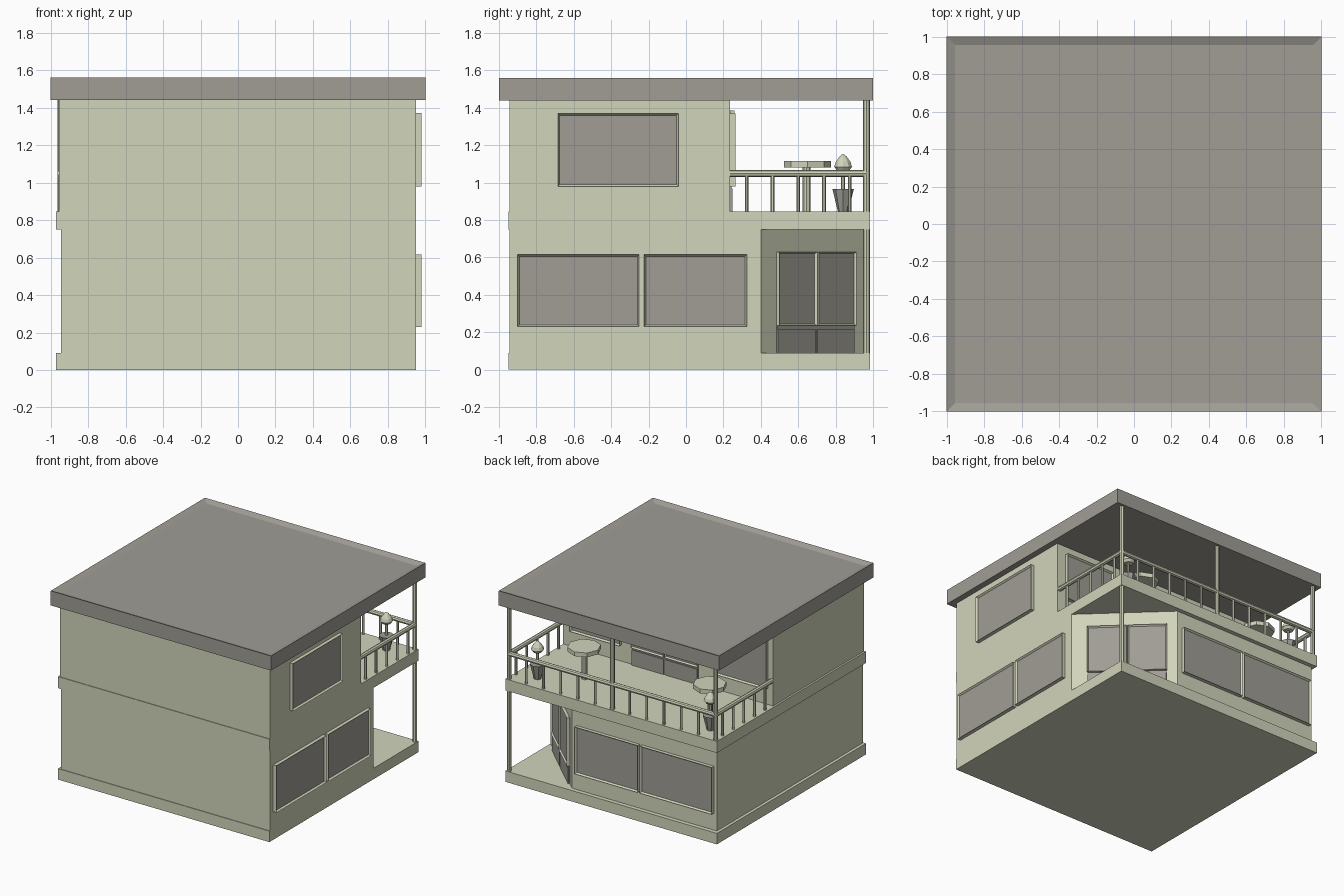
import bpy, bmesh
from math import radians, atan2, pi
from mathutils import Matrix, Vector

cube = bpy.data.objects.get("Cube")
if cube:
    bpy.data.objects.remove(cube, do_unlink=True)


def material(name, rgb):
    m = bpy.data.materials.new(name)
    m.use_nodes = True
    m.diffuse_color = (*rgb, 1)
    m.node_tree.nodes["Principled BSDF"].inputs["Base Color"].default_value = (*rgb, 1)
    return m


CREAM = material("cream_plaster", (0.64, 0.66, 0.50))
GREY = material("warm_grey", (0.35, 0.34, 0.30))


def finish(name, bm, *mats):
    bmesh.ops.recalc_face_normals(bm, faces=bm.faces)
    mesh = bpy.data.meshes.new(name)
    bm.to_mesh(mesh)
    bm.free()
    for m in mats:
        mesh.materials.append(m)
    ob = bpy.data.objects.new(name, mesh)
    bpy.context.collection.objects.link(ob)
    return ob


def prism(name, outline, z0, z1, mat):
    bm = bmesh.new()
    base = bm.faces.new([bm.verts.new((x, y, z0)) for x, y in outline])
    ext = bmesh.ops.extrude_face_region(bm, geom=[base], use_keep_orig=True)
    verts = [g for g in ext["geom"] if isinstance(g, bmesh.types.BMVert)]
    bmesh.ops.translate(bm, verts=verts, vec=(0, 0, z1 - z0))
    return finish(name, bm, mat)


def slab(name, x0, x1, y0, y1, z0, z1, mat):
    return prism(name, [(x0, y0), (x1, y0), (x1, y1), (x0, y1)], z0, z1, mat)


def tube(name, a, b, r, mat, sides=8, r2=None):
    a, b = Vector(a), Vector(b)
    bm = bmesh.new()
    turn = (b - a).to_track_quat("Z", "Y").to_matrix().to_4x4()
    bmesh.ops.create_cone(bm, cap_ends=True, segments=sides, radius1=r,
                          radius2=r if r2 is None else r2, depth=(b - a).length,
                          matrix=Matrix.Translation((a + b) / 2) @ turn)
    return finish(name, bm, mat)


def panel(name, place, u0, u1, z0, z1, depth, rim=0.014):
    """Framed pane: a box whose outer face is inset and pushed back."""
    bm = bmesh.new()
    size = Matrix.Diagonal((u1 - u0, depth, z1 - z0, 1))
    bmesh.ops.create_cube(bm, size=1, matrix=Matrix.Translation(
        ((u0 + u1) / 2, -depth / 2, (z0 + z1) / 2)) @ size)
    bm.normal_update()
    pane = next(f for f in bm.faces if f.normal.y < -0.9)
    if rim:
        bmesh.ops.inset_region(bm, faces=[pane], thickness=rim)
        bmesh.ops.translate(bm, verts=pane.verts, vec=(0, depth * 0.5, 0))
    pane.material_index = 1
    bm.transform(place)
    return finish(name, bm, CREAM if rim else GREY, GREY)


def wall_frame(x, y, facing):
    """Local frame on a wall: -y points outwards in the facing direction."""
    return Matrix.Translation((x, y, 0)) @ Matrix.Rotation(facing + pi / 2, 4, "Z")


def double_door(name, place, z):
    panel(name + "_backing", place, -0.3, 0.3, z, z + 0.54, 0.008, rim=0)
    for side, u in (("left", -0.3), ("right", 0.005)):
        panel(f"{name}_{side}_glass", place, u, u + 0.295, z + 0.145, z + 0.54, 0.024)
        panel(f"{name}_{side}_kick", place, u, u + 0.29, z, z + 0.125, 0.014, rim=0)


# Storeys; the ground floor has a corner cut away for the entrance
slab("foundation", -0.97, 0.95, -0.95, 0.985, 0, 0.09, CREAM)
prism("ground_floor_walls", [(-0.945, -0.945), (0.95, -0.945), (0.95, 0.40),
                             (0.37, 0.95), (-0.945, 0.95)], 0.09, 0.75, CREAM)
slab("balcony_floor", -0.97, 0.95, -0.95, 0.985, 0.75, 0.845, CREAM)
slab("upper_floor_walls", -0.955, 0.95, -0.945, 0.235, 0.845, 1.44, CREAM)

# Flat roof with a shallow sunken top
bm = bmesh.new()
bmesh.ops.create_cube(bm, size=1, matrix=Matrix.Translation((0, 0, 1.5))
                      @ Matrix.Diagonal((2, 2, 0.12, 1)))
bm.normal_update()
top = next(f for f in bm.faces if f.normal.z > 0.9)
bmesh.ops.inset_region(bm, faces=[top], thickness=0.065)
bmesh.ops.translate(bm, verts=top.verts, vec=(0, 0, -0.018))
finish("roof", bm, GREY)

# Windows on the left side
side = wall_frame(0.95, 0, 0)
panel("side_window_front", side, -0.90, -0.25, 0.23, 0.615, 0.03)
panel("side_window_rear", side, -0.225, 0.325, 0.23, 0.615, 0.03)
panel("side_window_upper", side, -0.685, -0.04, 0.98, 1.37, 0.03)

# Windows on the back; local u runs towards -x
back = wall_frame(0, 0.95, pi / 2)
panel("back_window_left", back, -0.325, 0.245, 0.23, 0.615, 0.03)
panel("back_window_right", back, 0.265, 0.92, 0.23, 0.615, 0.03)
terrace = wall_frame(0, 0.235, pi / 2)
panel("terrace_window_left", terrace, -0.87, -0.42, 0.98, 1.37, 0.03)
panel("terrace_window_right", terrace, 0.45, 0.91, 0.98, 1.37, 0.03)

# Doors
double_door("terrace_door", wall_frame(0.02, 0.235, pi / 2), 0.845)
double_door("entrance_door", wall_frame(0.645, 0.689, atan2(0.58, 0.55)), 0.09)

# Posts
LEFT, RIGHT, REAR = 0.93, -0.945, 0.965
MID = (LEFT + RIGHT) / 2
tube("entrance_post", (LEFT, REAR, 0.09), (LEFT, REAR, 0.75), 0.018, CREAM)
for name, x in (("left", LEFT), ("middle", MID), ("right", RIGHT)):
    tube(f"balcony_post_{name}", (x, REAR, 0.845), (x, REAR, 1.44), 0.018, CREAM)


# Balcony railings
def railing(name, a, b, steps, first):
    a, b = Vector(a), Vector(b)
    tube(name + "_handrail", a, b, 0.019, CREAM)
    for i in range(steps):
        p = a.lerp(b, (i + first) / (steps - 1 + 2 * first))
        tube(f"{name}_baluster_{i + 1}", (p.x, p.y, 0.845), p, 0.01, CREAM, 6)


RAIL = 1.05
railing("back_rail", (LEFT, REAR, RAIL), (RIGHT, REAR, RAIL), 11, 1)
for name, x in (("left_rail", LEFT), ("right_rail", RIGHT)):
    railing(name, (x, 0.235, RAIL), (x, REAR, RAIL), 5, 0.65)

# Terrace tables
for name, x in (("left", 0.47), ("right", -0.67)):
    tube(f"table_leg_{name}", (x, 0.645, 0.845), (x, 0.645, 1.08), 0.021, CREAM)
    tube(f"table_top_{name}", (x, 0.65, 1.08), (x, 0.65, 1.115), 0.126, CREAM)

# Potted bushes: tapered pot, stem and drop-shaped crown
for name, x in (("left", 0.76), ("right", -0.81)):
    y = 0.84
    tube(f"pot_{name}", (x, y, 0.845), (x, y, 0.965), 0.028, GREY, 8, 0.057)
    tube(f"bush_stem_{name}", (x, y, 0.96), (x, y, 1.07), 0.01, CREAM, 6)
    bm = bmesh.new()
    profile = [(0, 1.06), (0.035, 1.065), (0.05, 1.085), (0.042, 1.11), (0.02, 1.14), (0, 1.155)]
    pts = [bm.verts.new((r, 0, z)) for r, z in profile]
    edges = [bm.edges.new(pair) for pair in zip(pts, pts[1:])]
    bmesh.ops.spin(bm, geom=pts + edges, cent=(0, 0, 0), axis=(0, 0, 1),
                   angle=radians(360), steps=10)
    bmesh.ops.remove_doubles(bm, verts=bm.verts, dist=0.0005)
    bm.transform(Matrix.Translation((x, y, 0)))
    finish(f"bush_crown_{name}", bm, CREAM)
